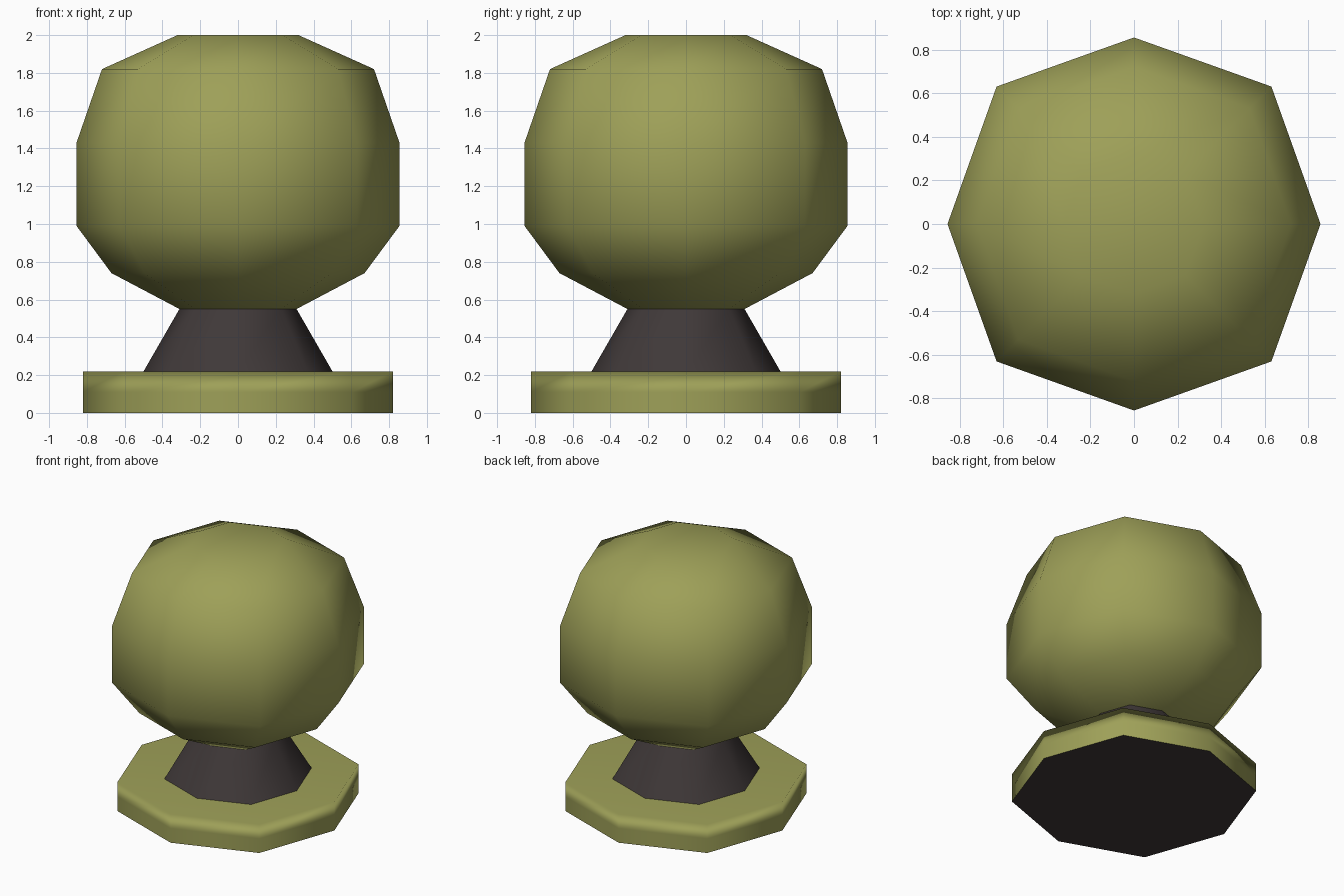
import bpy
import bmesh
import math

old = bpy.data.objects.get("Cube")
if old:
    bpy.data.objects.remove(old, do_unlink=True)

SIDES = 8
DIAGONAL = 1.042  # corners on the diagonals sit slightly further out


def make_material(name, rgb):
    mat = bpy.data.materials.new(name)
    mat.use_nodes = True
    color = (*rgb, 1.0)
    mat.diffuse_color = color
    shader = mat.node_tree.nodes["Principled BSDF"]
    shader.inputs["Base Color"].default_value = color
    shader.inputs["Roughness"].default_value = 0.8
    return mat


def lathe(name, profile, materials):
    """Eight-sided solid from (radius, height) pairs, bottom to top."""
    bm = bmesh.new()
    rings = []
    for radius, z in profile:
        ring = []
        for i in range(SIDES):
            a = math.tau * i / SIDES
            r = radius * (DIAGONAL if i % 2 else 1)
            ring.append(bm.verts.new((r * math.cos(a), r * math.sin(a), z)))
        rings.append(ring)
    for low, high in zip(rings, rings[1:]):
        for i in range(SIDES):
            j = (i + 1) % SIDES
            bm.faces.new((low[i], low[j], high[j], high[i]))
    bm.faces.new(rings[0][::-1])
    bm.faces.new(rings[-1])
    for face in bm.faces:
        face.smooth = True
    mesh = bpy.data.meshes.new(name)
    bm.to_mesh(mesh)
    bm.free()
    for mat in materials:
        mesh.materials.append(mat)
    obj = bpy.data.objects.new(name, mesh)
    bpy.context.collection.objects.link(obj)
    return obj


olive = make_material("olive_green", (0.342, 0.352, 0.098))
dark = make_material("dark_brown", (0.05, 0.04, 0.04))

# Rounded head, smooth all over
lathe("ball_head", [(0.31, 0.55), (0.67, 0.74), (0.855, 0.99),
                    (0.855, 1.43), (0.72, 1.82), (0.32, 2.0)], [olive])

# Tapered neck
neck = lathe("neck", [(0.5, 0.22), (0.31, 0.55)], [dark])
for face in neck.data.polygons:
    face.use_smooth = abs(face.normal.z) < 0.9

# Base plate with a dark underside and a soft upper rim
base = lathe("base_plate", [(0.82, 0.0), (0.82, 0.11), (0.82, 0.22)], [olive, dark])
for face in base.data.polygons:
    if face.normal.z < -0.9:
        face.material_index = 1
        face.use_smooth = False
soften = base.modifiers.new("soft_rim", 'WEIGHTED_NORMAL')
soften.mode = 'FACE_AREA'
soften.keep_sharp = True
